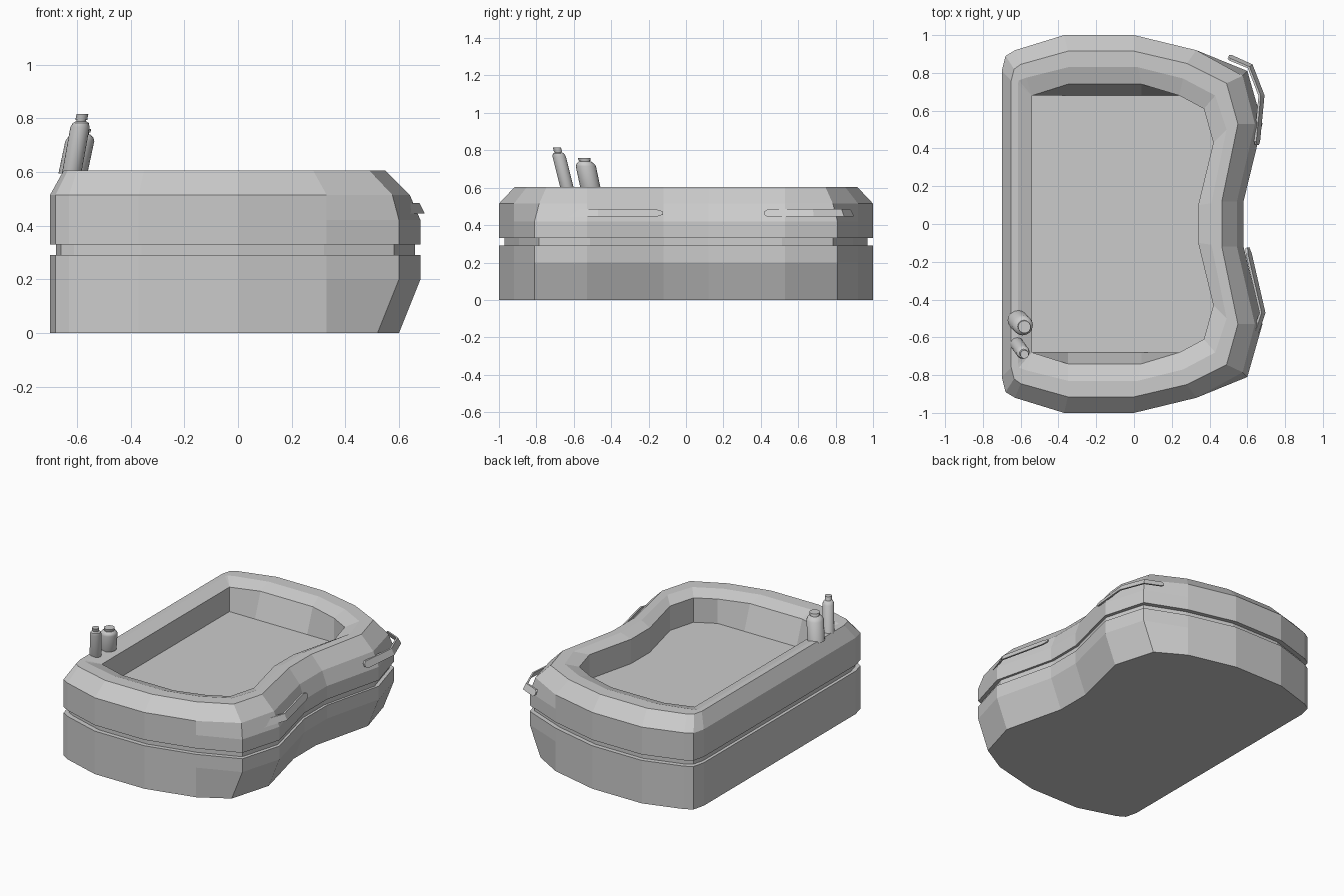
import bpy, bmesh
from math import cos, sin, pi
from mathutils import Vector

if "Cube" in bpy.data.objects:
    bpy.data.objects.remove(bpy.data.objects["Cube"])

# Half outlines (y > 0), running from the straight left side round to the waist
OUTER = [(-.70, .81), (-.68, .89), (-.63, .92), (-.37, 1.0), (0, 1.0),
         (.33, .92), (.60, .81), (.68, .53), (.58, .12)]
BASE = OUTER[:6] + [(.52, .81), (.60, .53), (.50, .12)]
SHOULDER = OUTER[:6] + [(.575, .785), (.64, .53), (.545, .12)]
RIM_OUT = [(-.65, .76), (-.635, .82), (-.60, .845), (-.35, .915), (0, .915),
           (.28, .85), (.49, .745), (.55, .53), (.465, .12)]
RIM_IN = [(-.615, .74), (-.61, .76), (-.57, .775), (-.35, .83), (.02, .83),
          (.26, .77), (.43, .68), (.49, .50), (.41, .11)]
LIP = [(-.54, .68)] * 3 + [(-.35, .74), (.04, .74), (.24, .68),
                           (.37, .61), (.42, .43), (.34, .10)]
FLOOR = [(x, min(y, .68)) for x, y in LIP]
GROOVE = [(x * .97, y * .97) for x, y in OUTER]


def finish(bm, name):
    bmesh.ops.remove_doubles(bm, verts=bm.verts, dist=1e-5)
    bmesh.ops.recalc_face_normals(bm, faces=bm.faces)
    me = bpy.data.meshes.new(name)
    bm.to_mesh(me)
    bm.free()
    ob = bpy.data.objects.new(name, me)
    bpy.context.collection.objects.link(ob)
    return ob


def loft(name, rings):
    """Skin closed rings of 3D points and cap both ends."""
    bm = bmesh.new()
    loops = [[bm.verts.new(p) for p in ring] for ring in rings]
    for a, b in zip(loops, loops[1:]):
        for i in range(len(a)):
            j = (i + 1) % len(a)
            bm.faces.new((a[i], a[j], b[j], b[i]))
    bm.faces.new(loops[0])
    bm.faces.new(loops[-1])
    return finish(bm, name)


def ring(half, z):
    return [(x, y, z) for x, y in half] + [(x, -y, z) for x, y in reversed(half)]


# Tub: lower skirt, recessed band and upper shell with basin
loft("lower_skirt", [ring(BASE, 0), ring(OUTER, .20), ring(OUTER, .29)])
loft("recessed_band", [ring(GROOVE, .28), ring(GROOVE, .34)])
loft("upper_shell", [ring(OUTER, .33), ring(OUTER, .42), ring(SHOULDER, .515),
                     ring(RIM_OUT, .605), ring(RIM_IN, .605),
                     ring(LIP, .575), ring(FLOOR, .41)])


# Side grab rails: thin tilted strips with tapered ends
def rail(name, path, t=.012):
    pts = [Vector(p) for p in path]
    first = pts[0].lerp(pts[1], .1)
    last = pts[-1].lerp(pts[-2], .06)
    stations = [(pts[0], .009), (first, .02)] + [(p, .02) for p in pts[1:-1]] \
        + [(last, .02), (pts[-1], .009)]
    rings = []
    for i, (p, h) in enumerate(stations):
        a = stations[max(i - 1, 0)][0]
        b = stations[min(i + 1, len(stations) - 1)][0]
        d = (b - a).normalized()
        n = Vector((d.y, -d.x))
        if n.x < 0:
            n = -n
        q = []
        for off, z in ((-t / 2, h), (t / 2, h), (t / 2, -h), (-t / 2, -h)):
            s = p + n * (off - z * .5)
            q.append((s.x, s.y, .465 + z))
        rings.append(q)
    loft(name, rings)


rail("rear_rail", [(.50, .885), (.615, .835), (.675, .68), (.65, .42)])
rail("front_rail", [(.60, -.125), (.68, -.47), (.60, -.71)])


# Leaning bottles on the rim
def bottle(name, base, top, profile, n=16):
    base, top = Vector(base), Vector(top)
    rings = []
    for r, f in profile:
        c = base.lerp(top, f)
        rings.append([(c.x + r * cos(2 * pi * i / n), c.y + r * sin(2 * pi * i / n), c.z)
                      for i in range(n)])
    ob = loft(name, rings)
    bpy.ops.object.select_all(action='DESELECT')
    ob.select_set(True)
    bpy.context.view_layer.objects.active = ob
    bpy.ops.object.shade_smooth_by_angle(angle=.6)


bottle("large_bottle", (-.615, -.51, .595), (-.58, -.545, .76),
       [(.054, 0), (.054, .73), (.046, .82), (.032, .88), (.028, .88),
        (.028, .92), (.033, .92), (.033, 1)])
bottle("small_bottle", (-.62, -.635, .595), (-.58, -.69, .815),
       [(.036, 0), (.036, .78), (.030, .85), (.020, .88), (.018, .88),
        (.018, .90), (.022, .90), (.022, 1)])
